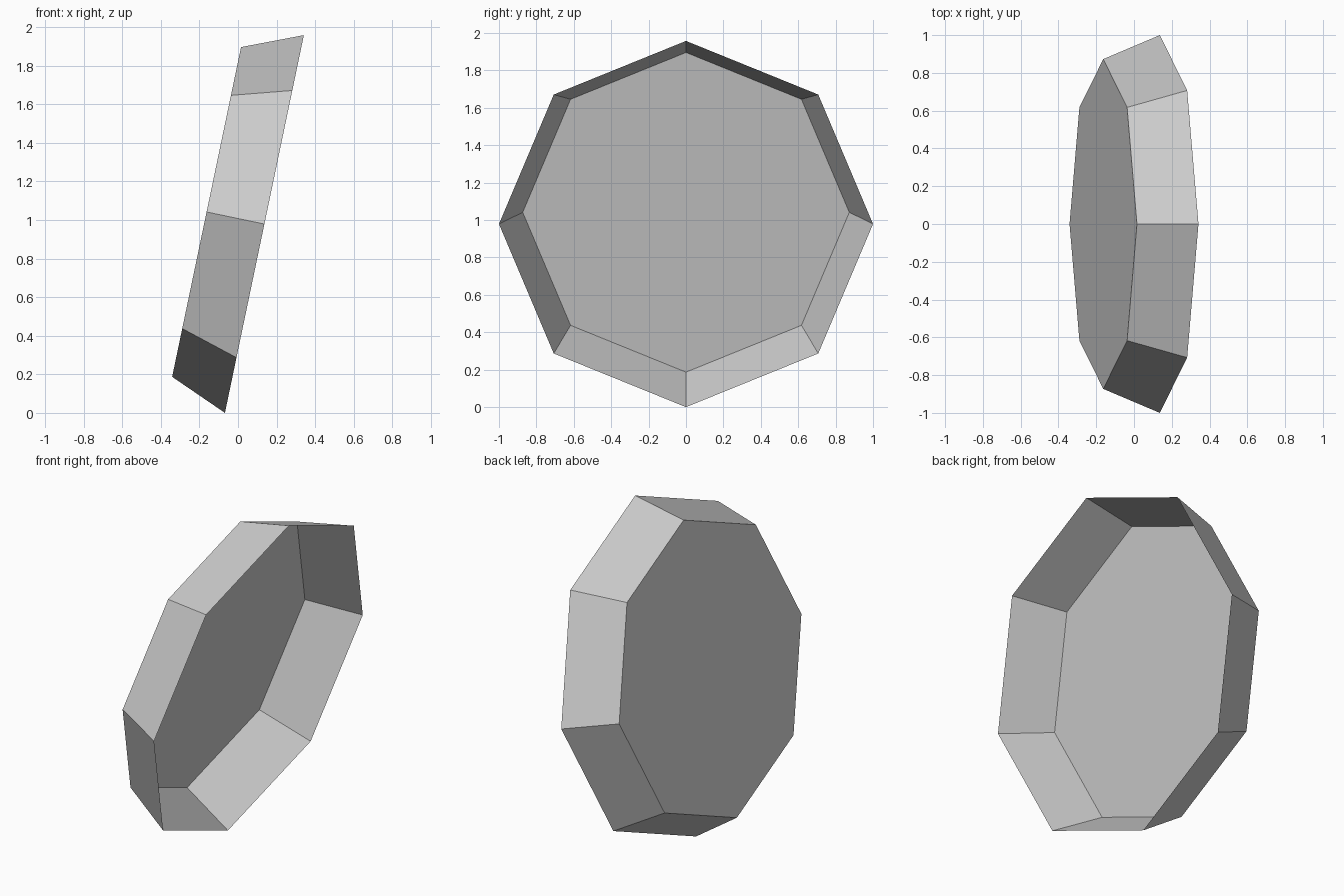
import bpy
import bmesh
from math import radians
from mathutils import Matrix

RIM_RADIUS = 1.0
BASE_RADIUS = 0.873
DEPTH = 0.306
TILT = radians(11.8)

default = bpy.data.objects.get("Cube")
if default:
    bpy.data.objects.remove(default, do_unlink=True)

# Single flat grey
grey = bpy.data.materials.new("light grey")
grey.use_nodes = True
colour = (0.6, 0.6, 0.6, 1.0)
grey.diffuse_color = colour
grey.node_tree.nodes["Principled BSDF"].inputs["Base Color"].default_value = colour

# Eight-sided shallow dish: flared wall, closed base, open rim
bm = bmesh.new()
bmesh.ops.create_cone(bm, cap_ends=True, segments=8, radius1=BASE_RADIUS,
                      radius2=RIM_RADIUS, depth=DEPTH)
rim_cap = [f for f in bm.faces if f.normal.z > 0.9]
bmesh.ops.delete(bm, geom=rim_cap, context='FACES_ONLY')

# Stand the dish on edge, opening to +x and leaning slightly down
bmesh.ops.transform(bm, verts=bm.verts,
                    matrix=Matrix.Rotation(radians(90) + TILT, 4, 'Y'))

# Centre it and rest it on the ground
xs = [v.co.x for v in bm.verts]
lowest = min(v.co.z for v in bm.verts)
bmesh.ops.translate(bm, verts=bm.verts,
                    vec=(-(min(xs) + max(xs)) / 2, 0, -lowest))

mesh = bpy.data.meshes.new("octagonal_dish")
bm.to_mesh(mesh)
bm.free()
mesh.materials.append(grey)
dish = bpy.data.objects.new("octagonal_dish", mesh)
bpy.context.collection.objects.link(dish)
